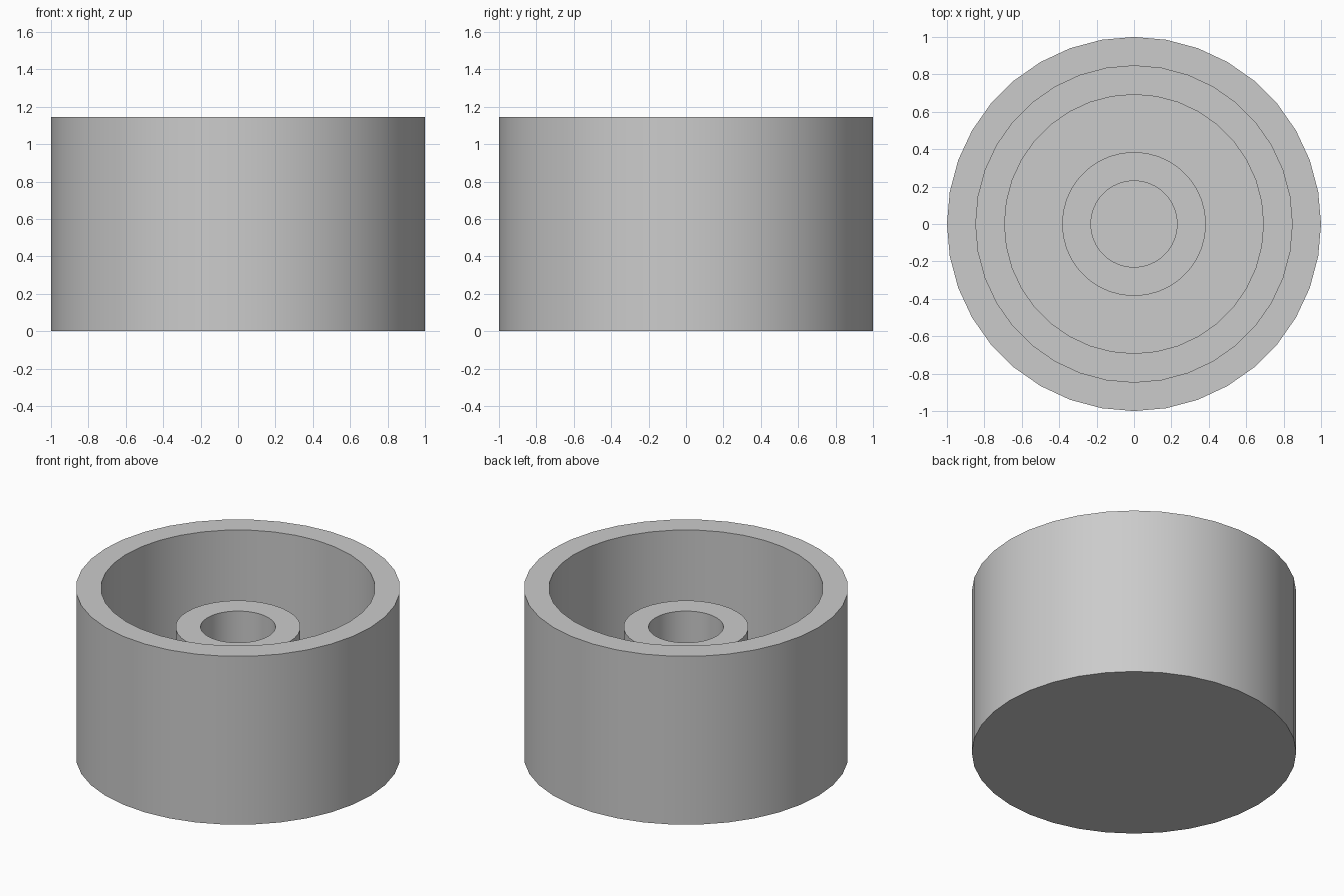
import bpy
import bmesh
import math

cube = bpy.data.objects.get("Cube")
if cube:
    bpy.data.objects.remove(cube, do_unlink=True)

SIDES = 36

grey = bpy.data.materials.new("light grey")
grey.use_nodes = True
colour = (0.6, 0.6, 0.6, 1.0)
grey.diffuse_color = colour
grey.node_tree.nodes["Principled BSDF"].inputs["Base Color"].default_value = colour


def lathe(name, profile):
    """Spin an (r, z) profile around z into a solid of flat-sided steps."""
    bm = bmesh.new()
    verts = [bm.verts.new((r, 0, z)) for r, z in profile]
    edges = [bm.edges.new(pair) for pair in zip(verts, verts[1:])]
    bmesh.ops.spin(bm, geom=verts + edges, cent=(0, 0, 0), axis=(0, 0, 1),
                   angle=math.tau, steps=SIDES, use_duplicate=False)
    bmesh.ops.remove_doubles(bm, verts=bm.verts, dist=0.0005)
    bmesh.ops.recalc_face_normals(bm, faces=bm.faces)
    mesh = bpy.data.meshes.new(name)
    bm.to_mesh(mesh)
    bm.free()
    mesh.materials.append(grey)
    obj = bpy.data.objects.new(name, mesh)
    bpy.context.collection.objects.link(obj)
    bpy.ops.object.select_all(action="DESELECT")
    obj.select_set(True)
    bpy.context.view_layer.objects.active = obj
    bpy.ops.object.shade_smooth_by_angle(angle=math.radians(30))
    return obj


HEIGHT, POST_TOP, LEDGE, FLOOR = 1.145, 0.88, 0.31, 0.154
OUTER, RIM, WELL, POST, BORE = 1.0, 0.846, 0.692, 0.385, 0.231

# Round cup with a stepped well and a hollow post standing on its floor
lathe("stepped_cup_with_post", [
    (0, 0), (OUTER, 0), (OUTER, HEIGHT), (RIM, HEIGHT),      # base and wall
    (RIM, LEDGE), (WELL, LEDGE), (WELL, FLOOR),              # inner ledge
    (POST, FLOOR), (POST, POST_TOP), (BORE, POST_TOP),       # post
    (BORE, FLOOR), (0, FLOOR),                               # bore
])
